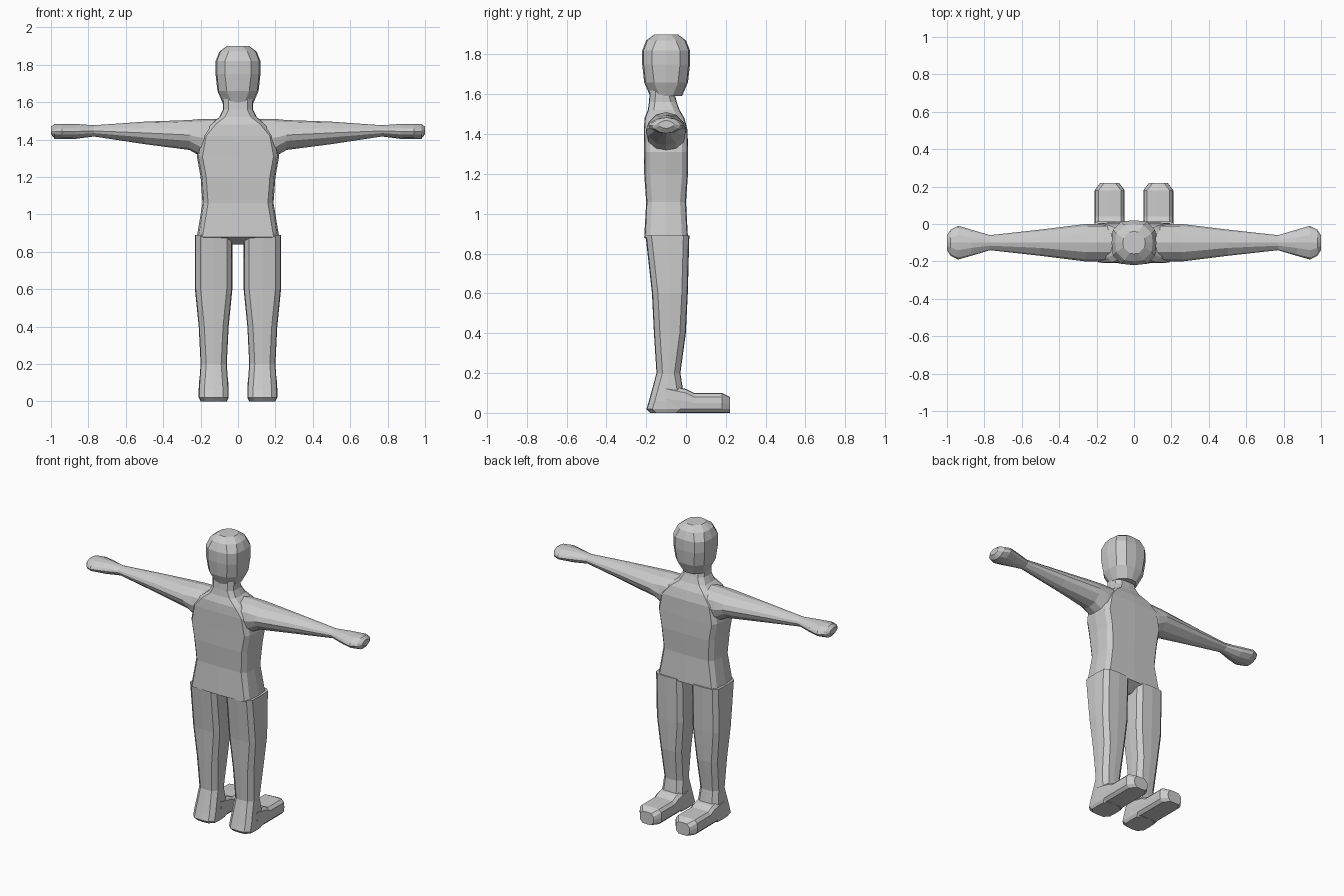
import bpy
import bmesh
from math import pi, sin

cube = bpy.data.objects.get("Cube")
if cube:
    bpy.data.objects.remove(cube, do_unlink=True)

# One plain material for the whole figure
GREY = (0.6, 0.6, 0.6, 1)
grey = bpy.data.materials.new("light_grey")
grey.use_nodes = True
grey.diffuse_color = GREY
grey.node_tree.nodes["Principled BSDF"].inputs["Base Color"].default_value = GREY

# Shared measurements: middle of the body front to back, middle of a leg
BODY_Y = -0.1
LEG_X = 0.13

# How a position along the loft axis and a section point become x, y, z
PLACE = {
    "x": lambda along, u, v: (along, u, v),
    "y": lambda along, u, v: (u, along, v),
    "z": lambda along, u, v: (u, v, along),
}


def section(half_u, half_v, bevel, bulge):
    """Box outline with cut corners and a slight ridge along each side."""
    bevel_u = min(bevel, half_u * 0.6)
    bevel_v = min(bevel, half_v * 0.6)
    flat_u = half_u * (1 - bulge)
    flat_v = half_v * (1 - bulge)
    corner = [(half_u, 0), (flat_u, half_v - bevel_v), (half_u - bevel_u, flat_v)]
    upper = corner + [(0, half_v)] + [(-u, v) for u, v in reversed(corner)]
    lower = [(u, -v) for u, v in reversed(upper[1:-1])]
    return upper + lower


def skin_rings(bm, loops):
    """Join neighbouring rings with quads and close both ends."""
    for low, high in zip(loops, loops[1:]):
        next_low = low[1:] + low[:1]
        next_high = high[1:] + high[:1]
        for corners in zip(low, next_low, next_high, high):
            bm.faces.new(corners)
    bm.faces.new(loops[0])
    bm.faces.new(loops[-1])
    bmesh.ops.recalc_face_normals(bm, faces=bm.faces)


def add_object(bm, name):
    """Turn the mesh into a flat shaded grey object."""
    mesh = bpy.data.meshes.new(name)
    bm.to_mesh(mesh)
    mesh.materials.append(grey)
    bpy.context.collection.objects.link(bpy.data.objects.new(name, mesh))


def loft(name, axis, rings, centre, bevel=0.03, bulge=0.04, paired=False):
    """Skin rings of (position, half width, half depth) around a centre rule."""
    bm = bmesh.new()
    loops = []
    for along, half_u, half_v in rings:
        mid_u, mid_v = centre(along, half_v)
        outline = section(half_u, half_v, bevel, bulge)
        loops.append([
            bm.verts.new(PLACE[axis](along, mid_u + u, mid_v + v))
            for u, v in outline
        ])
    skin_rings(bm, loops)
    if paired:
        add_object(bm, "left_" + name)
        bmesh.ops.scale(bm, vec=(-1, 1, 1), verts=bm.verts)
        bmesh.ops.reverse_faces(bm, faces=bm.faces)
        add_object(bm, "right_" + name)
    else:
        add_object(bm, name)
    bm.free()


# Torso from the crotch up into the neck, which leans slightly back
torso_rings = [
    (0.84, 0.1, 0.04),
    (0.88, 0.22, 0.11),
    (1.06, 0.19, 0.1),
    (1.2, 0.2, 0.11),
    (1.31, 0.22, 0.11),
    (1.42, 0.2, 0.11),
    (1.48, 0.15, 0.1),
    (1.52, 0.1, 0.08),
    (1.56, 0.08, 0.07),
    (1.62, 0.08, 0.06),
]
loft(
    "torso", "z", torso_rings,
    centre=lambda height, half: (0, BODY_Y - max(0, height - 1.4) * 0.1),
)

# Head, as deep as it is wide, with the jaw overhanging the neck
head_profile = [
    (1.59, 0.08),
    (1.66, 0.11),
    (1.75, 0.12),
    (1.82, 0.12),
    (1.87, 0.1),
    (1.9, 0.06),
]
loft(
    "head", "z", [(height, radius, radius) for height, radius in head_profile],
    centre=lambda height, half: (0, BODY_Y),
    bevel=0.05, bulge=0.06,
)

# Arms and mitten hands; the thick end near the shoulder hangs lower
arm_rings = [
    (0.1, 0.1, 0.1),
    (0.2, 0.1, 0.1),
    (0.26, 0.1, 0.08),
    (0.5, 0.07, 0.06),
    (0.77, 0.04, 0.03),
    (0.87, 0.07, 0.04),
    (0.94, 0.09, 0.04),
    (0.98, 0.07, 0.04),
    (1, 0.04, 0.02),
]
loft(
    "arm", "x", arm_rings,
    centre=lambda reach, half: (BODY_Y, 1.45 - 4 * half * half),
    bevel=0.05, bulge=0.12, paired=True,
)

# Legs down to the heels, bowing gently at the knee
leg_rings = [
    (0, 0.07, 0.08),
    (0.02, 0.08, 0.1),
    (0.06, 0.08, 0.09),
    (0.2, 0.07, 0.06),
    (0.4, 0.08, 0.08),
    (0.6, 0.1, 0.09),
    (0.89, 0.1, 0.11),
]
loft(
    "leg", "z", leg_rings,
    centre=lambda height, half: (LEG_X, BODY_Y + 0.02 * sin(pi * height)),
    paired=True,
)

# Front of the feet, resting on the ground and tapering to the toes
foot_rings = [
    (BODY_Y, 0.08, 0.07),
    (0, 0.08, 0.06),
    (0.04, 0.08, 0.05),
    (0.18, 0.08, 0.05),
    (0.22, 0.05, 0.04),
]
loft(
    "foot", "y", foot_rings,
    centre=lambda reach, half: (LEG_X, half),
    bevel=0.02, paired=True,
)
